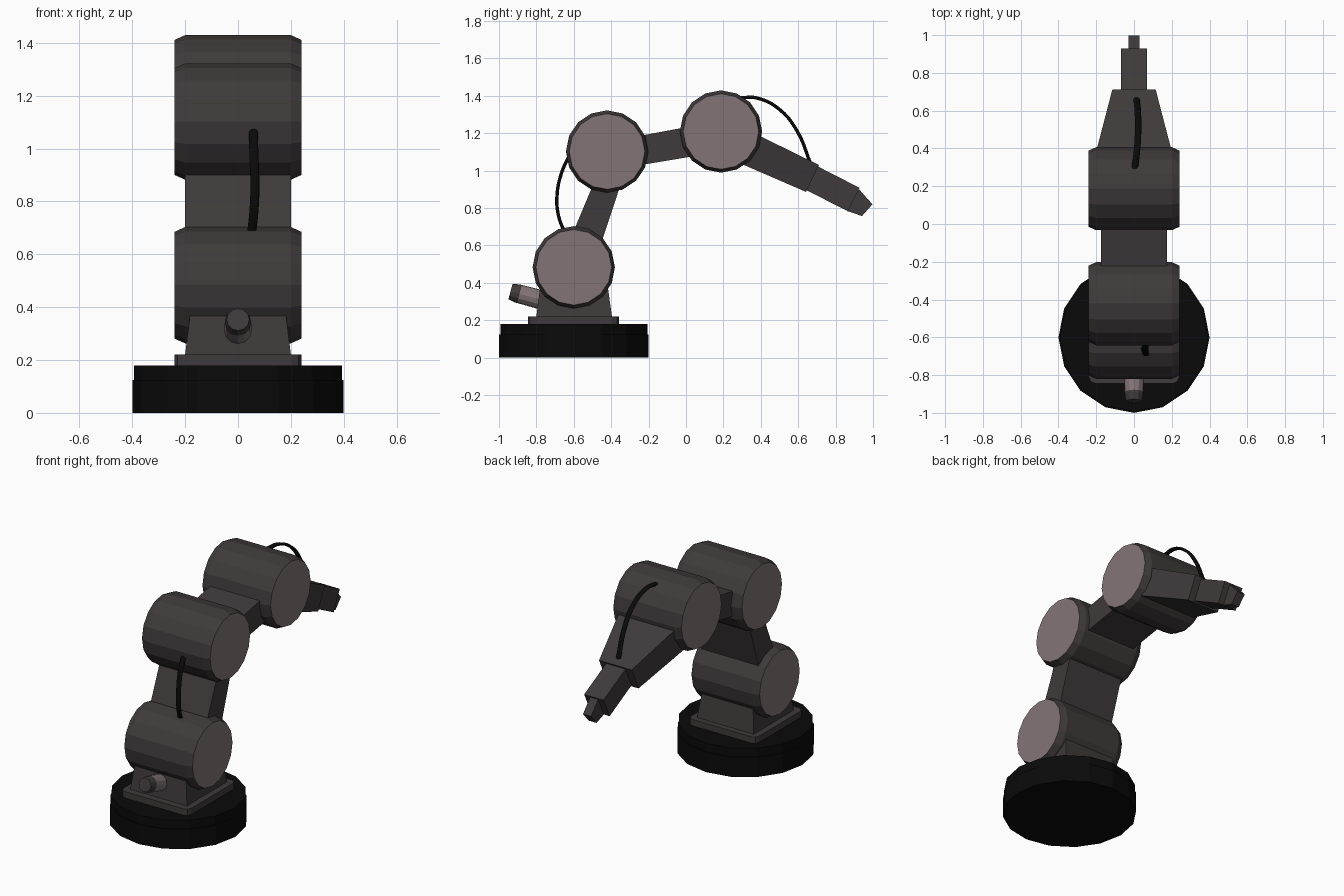
import bpy, bmesh, math
from mathutils import Vector, Matrix

if "Cube" in bpy.data.objects:
    bpy.data.objects.remove(bpy.data.objects["Cube"])


def material(name, rgb):
    m = bpy.data.materials.new(name)
    m.diffuse_color = (*rgb, 1)
    m.use_nodes = True
    m.node_tree.nodes["Principled BSDF"].inputs["Base Color"].default_value = m.diffuse_color
    return m


BODY = material("dark_metal", (.05, .042, .043))
CAP = material("pale_metal", (.23, .175, .185))
BLACK = material("black_rubber", (.003, .003, .003))


def add(name, bm, *mats):
    bmesh.ops.recalc_face_normals(bm, faces=bm.faces)
    me = bpy.data.meshes.new(name)
    bm.to_mesh(me)
    bm.free()
    for m in mats:
        me.materials.append(m)
    ob = bpy.data.objects.new(name, me)
    bpy.context.collection.objects.link(ob)
    return ob


def lathe(name, start, end, rings, sides, mats):
    """Rings of (distance, radius) along the axis start -> end."""
    bm = bmesh.new()
    start = Vector(start)
    axis = Vector(end) - start
    rot = Matrix.Translation(start) @ axis.to_track_quat('Z', 'Y').to_matrix().to_4x4()
    loops = []
    for d, r in rings:
        loops.append([bm.verts.new(rot @ Vector((r * math.cos(2 * math.pi * i / sides),
                                                 r * math.sin(2 * math.pi * i / sides), d)))
                      for i in range(sides)])
    for a, b in zip(loops, loops[1:]):
        for i in range(sides):
            j = (i + 1) % sides
            bm.faces.new((a[i], a[j], b[j], b[i]))
    for loop in (loops[0], loops[-1]):
        bm.faces.new(loop).material_index = len(mats) - 1
    return add(name, bm, *mats)


def prism(name, profile):
    """Side profile of (y, z, half width), mirrored across x."""
    bm = bmesh.new()
    left = [bm.verts.new((-w, y, z)) for y, z, w in profile]
    right = [bm.verts.new((w, y, z)) for y, z, w in profile]
    bm.faces.new(left)
    bm.faces.new(right)
    for i in range(len(profile)):
        j = (i + 1) % len(profile)
        bm.faces.new((left[i], left[j], right[j], right[i]))
    return add(name, bm, BODY)


def cable(name, points):
    """Flattened tube: twice as wide in x as it is thick."""
    cu = bpy.data.curves.new(name, 'CURVE')
    cu.dimensions = '3D'
    cu.bevel_depth = .009
    cu.bevel_resolution = 2
    cu.use_fill_caps = True
    cu.resolution_u = 5
    sp = cu.splines.new('BEZIER')
    sp.bezier_points.add(len(points) - 1)
    for bp, (x, y, z) in zip(sp.bezier_points, points):
        bp.co = (x / 1.9, y, z)
        bp.handle_left_type = bp.handle_right_type = 'AUTO'
    cu.materials.append(BLACK)
    ob = bpy.data.objects.new(name, cu)
    ob.scale.x = 1.9
    bpy.context.collection.objects.link(ob)


# round base in two steps
lathe("base_disc", (0, -.6, 0), (0, -.6, 1),
      [(0, .4), (.125, .4), (.125, .393), (.18, .393)], 16, [BLACK])

# mounting plate with clipped corners
bm = bmesh.new()
bmesh.ops.create_cube(bm, size=1, matrix=Matrix.Translation((0, -.602, .2))
                      @ Matrix.Diagonal((.48, .485, .04, 1)))
upright = [e for e in bm.edges if abs(e.verts[0].co.z - e.verts[1].co.z) > .01]
bmesh.ops.bevel(bm, geom=upright, offset=.035, segments=2, profile=.5, affect='EDGES')
add("mounting_plate", bm, BODY)

# pedestal under the shoulder
prism("pedestal", [(-.8, .22, .2), (-.396, .22, .2), (-.435, .5, .165), (-.765, .5, .165)])

# three joint drums with chamfered rims and pale end caps
for name, y, z in (("shoulder_joint", -.6, .483), ("elbow_joint", -.422, 1.102),
                   ("wrist_joint", .187, 1.209)):
    lathe(name, (-.24, y, z), (.24, y, z),
          [(0, .202), (.04, .22), (.44, .22), (.48, .202)], 16, [BODY, CAP])

# arm links
prism("lower_arm", [(-.65, .56, .2), (-.47, .56, .2), (-.325, 1.0, .2), (-.465, 1.0, .2)])
prism("upper_arm", [(-.36, 1.165, .175), (-.36, 1.01, .175),
                    (.12, 1.09, .175), (.12, 1.254, .175)])
prism("forearm", [(.25, 1.256, .235), (.19, 1.082, .235),
                  (.642, .886, .115), (.711, 1.03, .115)])
prism("wrist_block", [(.66, 1.045, .068), (.6, .918, .068),
                      (.866, .782, .068), (.928, .908, .068)])
prism("tool_tip", [(.925, .9, .028), (.86, .785, .028),
                   (.941, .757, .028), (.997, .82, .028)])

# rear plug on the pedestal
lathe("power_plug", (0, -.75, .303), (0, -.93, .351),
      [(0, .052), (.145, .05)], 12, [CAP])
lathe("power_plug_end", (0, -.75, .303), (0, -.93, .351),
      [(.14, .05), (.155, .05), (.195, .043)], 12, [BODY])

# cables bridging the joints
cable("lower_cable", [(.058, -.615, 1.1), (.06, -.668, .98), (.064, -.69, .86),
                      (.06, -.682, .76), (.05, -.65, .67)])
cable("upper_cable", [(.003, .29, 1.39), (.015, .38, 1.388), (.022, .5, 1.327),
                      (.02, .595, 1.21), (.013, .665, 1.04)])
